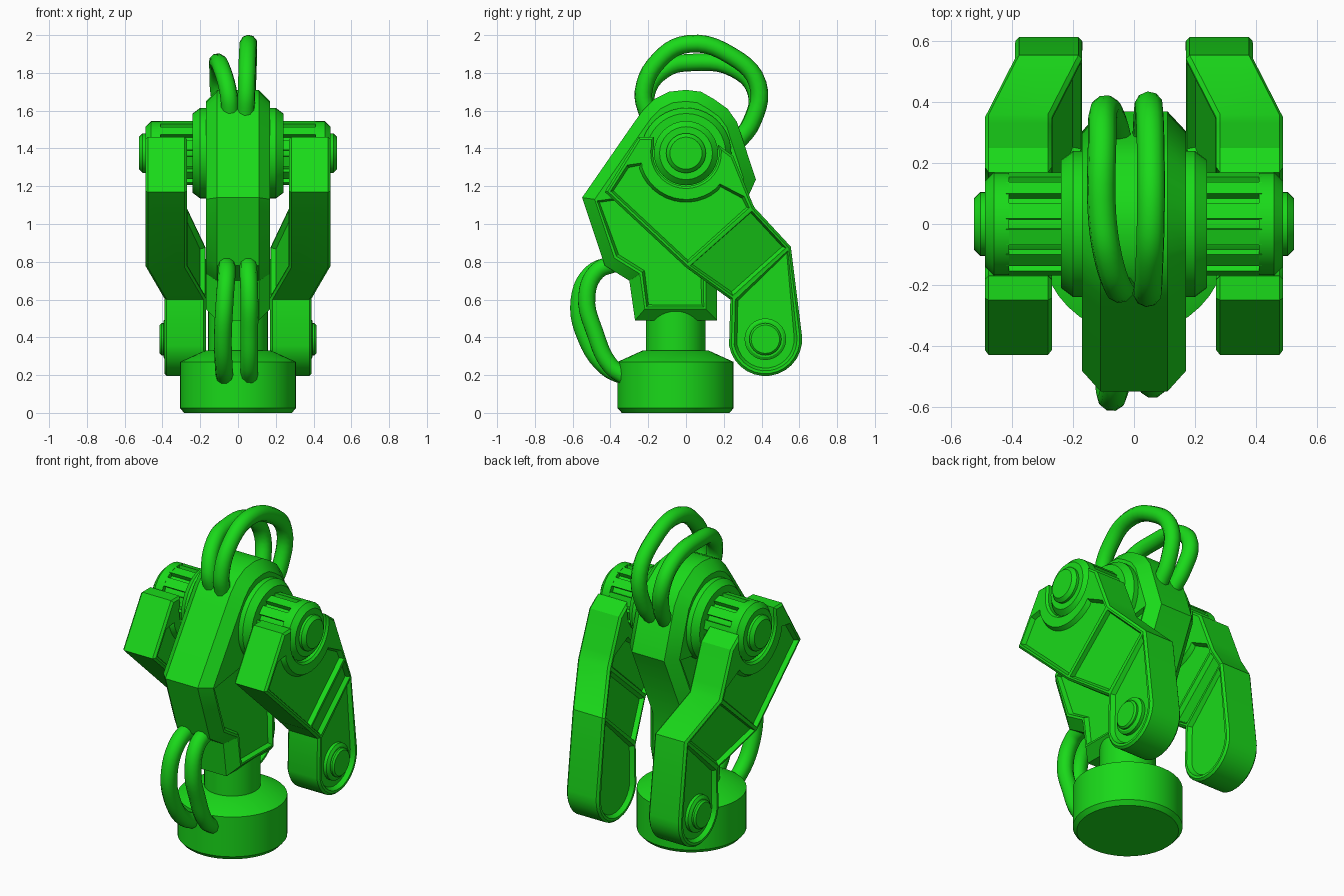
import bpy, bmesh
from math import cos, sin, pi, radians

if "Cube" in bpy.data.objects:
    bpy.data.objects.remove(bpy.data.objects["Cube"])

green = bpy.data.materials.new("green_paint")
green.diffuse_color = (0.01, 0.7, 0.01, 1)
green.use_nodes = True
green.node_tree.nodes["Principled BSDF"].inputs["Base Color"].default_value = green.diffuse_color


def finish(bm, name, angle=30):
    bmesh.ops.recalc_face_normals(bm, faces=bm.faces)
    me = bpy.data.meshes.new(name)
    for f in bm.faces:
        f.material_index = 0
        f.smooth = True
    bm.to_mesh(me)
    bm.free()
    me.set_sharp_from_angle(angle=radians(angle))
    me.materials.append(green)
    ob = bpy.data.objects.new(name, me)
    bpy.context.collection.objects.link(ob)
    return ob


def lathe(bm, profile, place, n=32):
    """Closed solid of revolution; profile is (radius, height)."""
    rings = []
    for r, h in profile:
        rings.append([bm.verts.new(place(r * cos(2 * pi * i / n), r * sin(2 * pi * i / n), h))
                      for i in range(n)])
    for a, b in zip(rings, rings[1:]):
        for i in range(n):
            j = (i + 1) % n
            bm.faces.new((a[i], a[j], b[j], b[i]))
    bm.faces.new(rings[0])
    bm.faces.new(rings[-1])


def lathe_x(bm, profile, y, z, side=1, n=32):
    lathe(bm, profile, lambda u, v, h: (side * h, y + u, z + v), n)


def plate(name, polys, x0, x1, bevel, shift=lambda p: 0, side=1):
    """Extrude adjoining (y, z) polygons in x, chamfer the rim, sink the marked panels."""
    bm = bmesh.new()
    layers, count, caps = ({}, {}), {}, set()

    def vert(layer, p):
        key = (round(p[0], 4), round(p[1], 4))
        if key not in layers[layer]:
            x = (x0, x1)[layer] + shift(p)
            layers[layer][key] = bm.verts.new((side * x, p[0], p[1]))
        return layers[layer][key]

    for pts, panel in polys:
        for layer in (0, 1):
            f = bm.faces.new([vert(layer, p) for p in pts])
            f.material_index = int(panel)
            caps.add(f)
        for p, q in zip(pts, pts[1:] + pts[:1]):
            key = frozenset((vert(0, p), vert(0, q)))
            count.setdefault(key, []).append((p, q))
    for uses in count.values():
        if len(uses) == 1:
            p, q = uses[0]
            bm.faces.new((vert(0, p), vert(0, q), vert(1, q), vert(1, p)))
    bmesh.ops.recalc_face_normals(bm, faces=bm.faces)
    rim = [e for e in bm.edges if sum(f in caps for f in e.link_faces) == 1]
    bmesh.ops.bevel(bm, geom=rim, offset=bevel, segments=1, affect='EDGES', clamp_overlap=True)
    bm.normal_update()
    panels = [f for f in bm.faces if f.material_index == 1 and abs(f.normal.x) > 0.85]
    bmesh.ops.inset_individual(bm, faces=panels, thickness=0.015, depth=0)
    bmesh.ops.inset_individual(bm, faces=panels, thickness=0.015, depth=-0.025)
    return finish(bm, name)


def arc(cy, cz, r, a0, a1, n):
    return [(cy + r * cos(radians(a0 + (a1 - a0) * i / n)),
             cz + r * sin(radians(a0 + (a1 - a0) * i / n))) for i in range(n + 1)]


# Round base with neck
bm = bmesh.new()
lathe(bm, [(0.285, 0), (0.307, 0.025), (0.307, 0.27), (0.175, 0.33), (0.158, 0.33), (0.158, 0.54)],
      lambda u, v, h: (u, v - 0.055, h), 40)
finish(bm, "base")

# Central body: plain rounded head, sunken panel below
front, back = (-0.55, 1.14), (0.37, 1.235)
head = [front, back, (0.27, 1.54), (0.22, 1.61), (0.15, 1.66), (0.08, 1.70), (0, 1.71),
        (-0.09, 1.70), (-0.17, 1.66), (-0.23, 1.60), (-0.28, 1.53)]
lower = [back, front, (-0.43, 0.78), (-0.30, 0.70), (-0.27, 0.49), (0.165, 0.49), (0.165, 0.78)]
plate("body", [(head, False), (lower, True)], -0.17, 0.17, 0.06)

# Hub disc through the body
AY, AZ = 0.0, 1.375
bm = bmesh.new()
lathe_x(bm, [(0.21, -0.24), (0.24, -0.2), (0.24, 0.2), (0.21, 0.24)], AY, AZ, n=40)
finish(bm, "hub")

# Arm outline, split at its two bends
p_back, p_front = (0.36, 1.09), (0.0, 0.77)
q_back, q_front = (0.555, 0.88), (0.235, 0.60)
rim_left, rim_right = (-0.33, 1.331), (0.331, 1.161)
seat = arc(AY, AZ, 0.23, 190, 320, 14)
rim = ([rim_left, (-0.25, 1.46), (-0.17, 1.46)] + arc(AY, AZ, 0.175, 165, 375, 20)
       + [(0.25, 1.36), rim_right] + seat[::-1])
upper = [rim_left] + seat + [rim_right, p_back, p_front, (-0.43, 1.17)]
middle = [p_back, q_back, q_front, p_front]
foot = [q_front, q_back] + arc(0.42, 0.39, 0.195, 5, -170, 14)


def inward(p):
    return -0.1 if p in foot else 0.0


for side, tag in ((1, "right"), (-1, "left")):
    plate("arm_" + tag, [(rim, False), (upper, True), (middle, True), (foot, True)],
          0.27, 0.49, 0.03, inward, side)

    # Pivot pin at the foot of the arm
    bm = bmesh.new()
    lathe_x(bm, [(0.11, 0.3), (0.11, 0.385), (0.095, 0.395), (0.085, 0.395), (0.085, 0.405),
                 (0.075, 0.415)], 0.42, 0.39, side)
    finish(bm, "pivot_" + tag)

    # Ribbed axle with end cap
    bm = bmesh.new()
    lathe_x(bm, [(0.143, 0.2), (0.143, 0.43)], AY, AZ, side)
    lathe_x(bm, [(0.17, 0.41), (0.17, 0.46), (0.14, 0.49), (0.105, 0.49), (0.105, 0.505),
                 (0.085, 0.525)], AY, AZ, side)
    for k in range(12):
        a = radians(30 * k + 15)
        pts = [(r * cos(a + d), r * sin(a + d)) for r, d in
               ((0.13, -0.16), (0.17, -0.16), (0.17, 0.16), (0.13, 0.16))]
        ends = [[bm.verts.new((side * x, AY + u, AZ + v)) for u, v in pts] for x in (0.23, 0.42)]
        for i in range(4):
            j = (i + 1) % 4
            bm.faces.new((ends[0][i], ends[0][j], ends[1][j], ends[1][i]))
        bm.faces.new(ends[0])
        bm.faces.new(ends[1])
    finish(bm, "axle_" + tag)


# Cables
def cable(name, pts):
    cu = bpy.data.curves.new(name, 'CURVE')
    cu.dimensions = '3D'
    cu.bevel_depth = 0.047
    cu.bevel_resolution = 3
    cu.resolution_u = 5
    cu.use_fill_caps = True
    sp = cu.splines.new('BEZIER')
    sp.bezier_points.add(len(pts) - 1)
    for bp, co in zip(sp.bezier_points, pts):
        bp.co = co
        bp.handle_left_type = bp.handle_right_type = 'AUTO'
    sp.use_smooth = True
    cu.materials.append(green)
    bpy.context.collection.objects.link(bpy.data.objects.new(name, cu))


cable("top_cable_right", [(0.04, -0.2, 1.57), (0.045, -0.225, 1.7), (0.05, -0.14, 1.87),
                          (0.055, 0.01, 1.953), (0.055, 0.24, 1.89), (0.05, 0.38, 1.74),
                          (0.045, 0.35, 1.54), (0.04, 0.26, 1.42)])
cable("top_cable_left", [(-0.04, -0.19, 1.57), (-0.05, -0.21, 1.69), (-0.085, -0.11, 1.82),
                         (-0.105, 0.03, 1.855), (-0.105, 0.26, 1.82), (-0.1, 0.37, 1.70),
                         (-0.07, 0.34, 1.53), (-0.05, 0.26, 1.42)])
cable("front_cable_left", [(-0.06, -0.38, 0.79), (-0.06, -0.5, 0.74), (-0.07, -0.565, 0.6),
                           (-0.08, -0.53, 0.4), (-0.075, -0.42, 0.24), (-0.07, -0.32, 0.19)])
cable("front_cable_right", [(0.055, -0.38, 0.79), (0.055, -0.47, 0.75), (0.06, -0.525, 0.62),
                            (0.06, -0.48, 0.42), (0.06, -0.4, 0.25), (0.06, -0.32, 0.19)])
